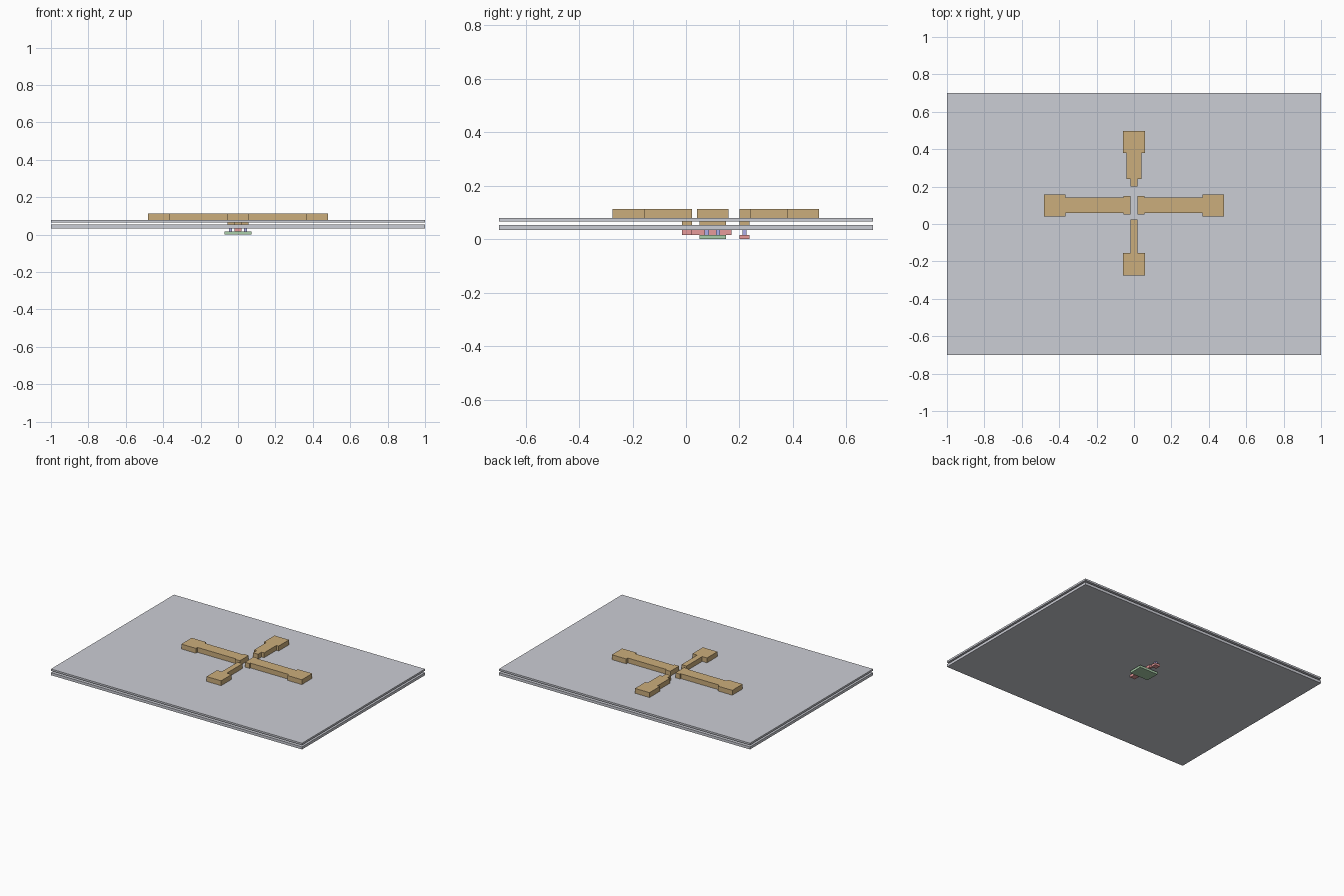
import bpy, bmesh

if "Cube" in bpy.data.objects:
    bpy.data.objects.remove(bpy.data.objects["Cube"])

# Layer heights, bottom to top
ACT, POLY, SHEET1, METAL1, SHEET2, TOP = 0.016, 0.034, 0.053, 0.066, 0.079, 0.114


def material(name, rgb):
    m = bpy.data.materials.new(name)
    m.diffuse_color = (*rgb, 1)
    m.use_nodes = True
    m.node_tree.nodes["Principled BSDF"].inputs["Base Color"].default_value = m.diffuse_color
    return m


TAN = material("tan", (0.60, 0.42, 0.20))
GREEN = material("green", (0.40, 0.62, 0.40))
RED = material("red", (0.80, 0.33, 0.33))
BLUE = material("blue", (0.42, 0.42, 0.80))
GREY = material("pale_grey", (0.60, 0.61, 0.66))


def extrude(name, outline, z0, z1, mat):
    """Prism from a flat outline."""
    bm = bmesh.new()
    face = bm.faces.new([bm.verts.new((x, y, z0)) for x, y in outline])
    res = bmesh.ops.extrude_face_region(bm, geom=[face])
    for v in res["geom"]:
        if isinstance(v, bmesh.types.BMVert):
            v.co.z = z1
    bmesh.ops.recalc_face_normals(bm, faces=bm.faces)
    me = bpy.data.meshes.new(name)
    bm.to_mesh(me)
    bm.free()
    me.materials.append(mat)
    ob = bpy.data.objects.new(name, me)
    bpy.context.collection.objects.link(ob)
    return ob


def box(name, x0, x1, y0, y1, z0, z1, mat):
    return extrude(name, [(x0, y0), (x1, y0), (x1, y1), (x0, y1)], z0, z1, mat)


def stepped(name, steps, centre, along_x, z0, z1, mat):
    """Track with stepped width: steps are (start, end, half width)."""
    side = [(p, h) for a, b, h in steps for p in (a, b)]
    pts = side + [(p, -h) for p, h in reversed(side)]
    pts = [(p, centre + h) if along_x else (centre + h, p) for p, h in pts]
    return extrude(name, pts, z0, z1, mat)


# Two insulating sheets
box("lower_sheet", -1, 1, -0.7, 0.7, POLY, SHEET1, GREY)
box("upper_sheet", -1, 1, -0.7, 0.7, METAL1, SHEET2, GREY)

# Top metal tracks with end pads
for side, s in (("left", -1), ("right", 1)):
    stepped(side + "_track",
            [(s * 0.02, s * 0.057, 0.05), (s * 0.057, s * 0.365, 0.041),
             (s * 0.365, s * 0.48, 0.059)], 0.1, True, SHEET2, TOP, TAN)
stepped("back_track", [(0.2, 0.24, 0.02), (0.24, 0.38, 0.04), (0.38, 0.498, 0.058)],
        0, False, SHEET2, TOP, TAN)
stepped("front_track", [(0.023, -0.156, 0.02), (-0.156, -0.275, 0.058)],
        0, False, SHEET2, TOP, TAN)

# Small metal pads between the sheets
for side, s in (("left", -1), ("right", 1)):
    box(side + "_inner_pad", s * 0.02, s * 0.057, 0.05, 0.15, SHEET1, METAL1, TAN)
box("front_inner_pad", -0.02, 0.02, -0.015, 0.023, SHEET1, METAL1, TAN)
box("back_inner_pad", -0.02, 0.02, 0.2, 0.238, SHEET1, METAL1, TAN)

# Transistor underneath: active area, gate and body tap
box("active_area", -0.073, 0.073, 0.05, 0.15, 0, ACT, GREEN)
stepped("gate", [(-0.015, 0.023, 0.02), (0.023, 0.17, 0.01)], 0, False, ACT, POLY, RED)
box("body_tap", -0.02, 0.02, 0.2, 0.238, 0, ACT, RED)

# Contact posts
for side, s in (("left", -1), ("right", 1)):
    for i, y in enumerate((0.078, 0.12)):
        box(f"{side}_contact_{i}", s * 0.032, s * 0.047, y - 0.008, y + 0.008, ACT, POLY, BLUE)
box("tap_contact", -0.008, 0.008, 0.211, 0.226, ACT, POLY, BLUE)
